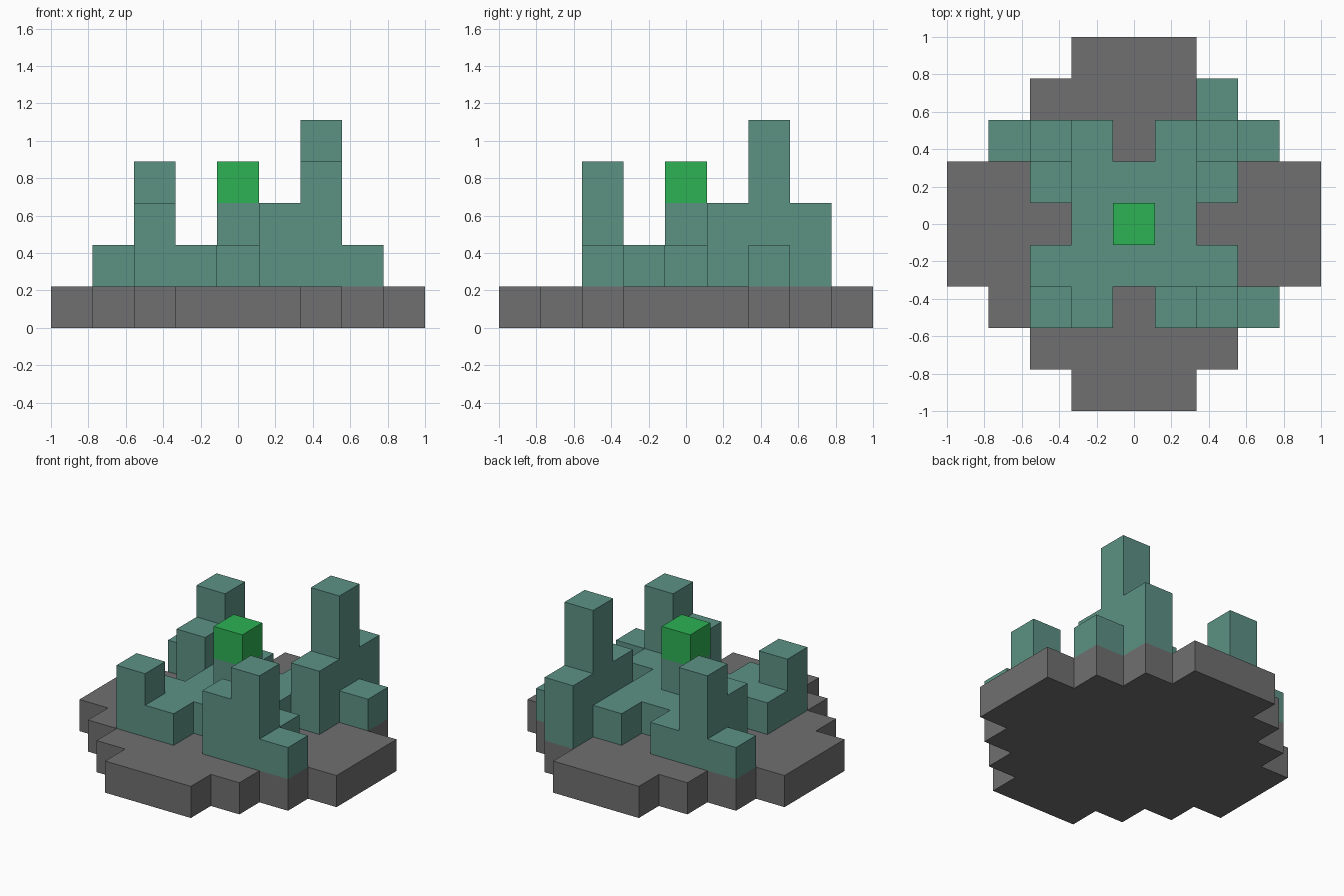
import bpy, bmesh
from mathutils import Vector

CELL = 2 / 9  # one block of the nine-wide layout

if "Cube" in bpy.data.objects:
    bpy.data.objects.remove(bpy.data.objects["Cube"], do_unlink=True)


def make_material(name, rgb):
    mat = bpy.data.materials.new(name)
    mat.use_nodes = True
    color = (*rgb, 1)
    mat.diffuse_color = color
    mat.node_tree.nodes["Principled BSDF"].inputs["Base Color"].default_value = color
    return mat


grey = make_material("grey stone", (0.162, 0.162, 0.162))
teal = make_material("teal stone", (0.107, 0.287, 0.231))
green = make_material("bright green", (0.026, 0.445, 0.089))


def column(i, j, low, high):
    """Block positions of one column, from level low up to high."""
    return {(i, j, k) for k in range(low, high)}


# Round stepped base: half width of each row by distance from the middle
half_width = [4, 4, 3, 2, 1]
base = {(i, j, 0) for j in range(-4, 5)
        for i in range(-half_width[abs(j)], half_width[abs(j)] + 1)}

# Low cross-shaped walls, one block high
wall_rows = {
    3: [2],
    2: [-3, -2, -1, 1, 2, 3],
    1: range(-2, 3),
    0: range(-1, 2),
    -1: range(-2, 3),
    -2: [-2, -1, 1, 2, 3],
}
walls = {(i, j, 1) for j, row in wall_rows.items() for i in row}

# Corner towers with their side steps, the middle pedestal and its gem
parts = {
    "base": (base, grey),
    "low_walls": (walls, teal),
    "back_left_tower": (column(2, 2, 2, 5) | {(2, 1, 2), (2, 3, 2)}, teal),
    "back_right_tower": (column(-2, 2, 2, 4) | {(-2, 1, 2)}, teal),
    "front_left_tower": (column(2, -2, 2, 4) | {(1, -2, 2)}, teal),
    "front_right_tower": (column(-2, -2, 2, 3), teal),
    "pedestal": (column(0, 0, 2, 3), teal),
    "gem_block": (column(0, 0, 3, 4), green),
}
solid = set().union(*(cells for cells, _ in parts.values()))


def build_part(name, cells, mat):
    """Make the exposed faces of a group of blocks and merge flat areas."""
    bm = bmesh.new()
    for cell in cells:
        centre = Vector(cell) + Vector((0, 0, 0.5))
        for axis in range(3):
            for sign in (-1, 1):
                out = Vector((0, 0, 0))
                out[axis] = sign
                if tuple(int(c) for c in Vector(cell) + out) in solid:
                    continue
                u = Vector((0, 0, 0))
                u[(axis + 1) % 3] = 0.5
                v = out.cross(u)
                mid = centre + out / 2
                corners = (mid - u - v, mid + u - v, mid + u + v, mid - u + v)
                bm.faces.new([bm.verts.new(p * CELL) for p in corners])
    bmesh.ops.remove_doubles(bm, verts=bm.verts, dist=0.001)
    bmesh.ops.dissolve_limit(bm, angle_limit=0.01, verts=bm.verts, edges=bm.edges)
    mesh = bpy.data.meshes.new(name)
    bm.to_mesh(mesh)
    bm.free()
    mesh.materials.append(mat)
    bpy.context.collection.objects.link(bpy.data.objects.new(name, mesh))


for part_name, (part_cells, part_mat) in parts.items():
    build_part(part_name, part_cells, part_mat)
